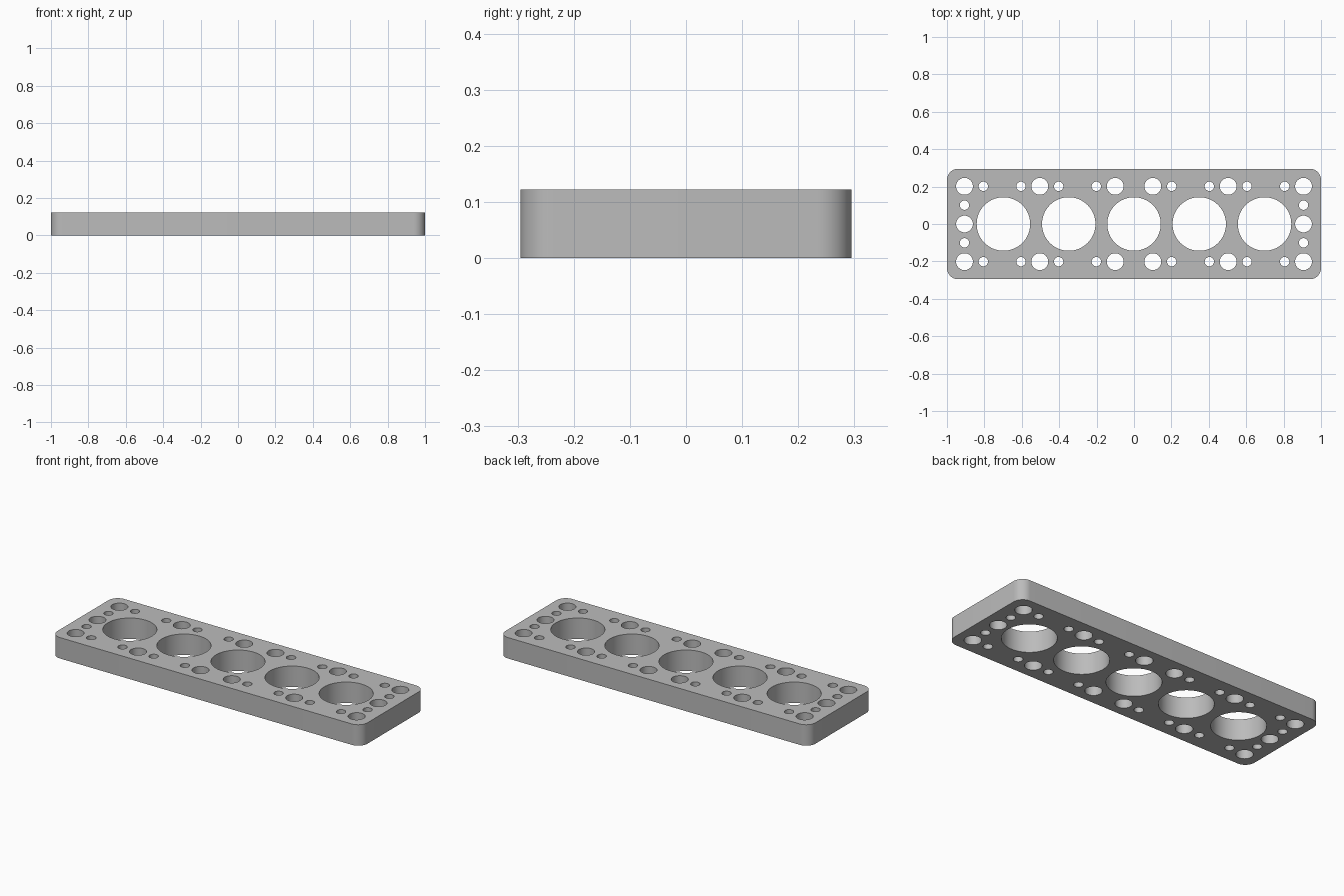
import bpy
import bmesh
from math import cos, sin, pi, radians

cube = bpy.data.objects.get("Cube")
if cube:
    bpy.data.objects.remove(cube, do_unlink=True)

HALF_X, HALF_Y, HEIGHT, CORNER = 1.0, 0.295, 0.122, 0.06
PITCH = 0.1007          # spacing of the bolt hole grid
ROW_Y = 2 * PITCH


def arc(cx, cy, radius, start, end, steps):
    return [(cx + radius * cos(start + (end - start) * i / steps),
             cy + radius * sin(start + (end - start) * i / steps))
            for i in range(steps + 1)]


def add_loop(curve, points):
    spline = curve.splines.new("POLY")
    spline.points.add(len(points) - 1)
    for point, (x, y) in zip(spline.points, points):
        point.co = (x, y, 0, 1)
    spline.use_cyclic_u = True


def add_hole(curve, x, y, radius, sides):
    add_loop(curve, arc(x, y, radius, 0, 2 * pi, sides)[:-1])


# Plate outline with rounded corners
curve = bpy.data.curves.new("plate_profile", "CURVE")
curve.dimensions = "2D"
curve.fill_mode = "BOTH"
curve.extrude = HEIGHT / 2
outline = []
for k, (sx, sy) in enumerate([(1, 1), (-1, 1), (-1, -1), (1, -1)]):
    outline += arc(sx * (HALF_X - CORNER), sy * (HALF_Y - CORNER), CORNER,
                   k * pi / 2, (k + 1) * pi / 2, 12)
add_loop(curve, outline)

# Row of large bores
for i in range(-2, 3):
    add_hole(curve, i * 0.349, 0, 0.143, 64)

for side in (-1, 1):
    # Bolt and pin holes along both long edges
    for row in (-ROW_Y, ROW_Y):
        for step in (1, 5, 9):
            add_hole(curve, side * step * PITCH, row, 0.045, 40)
        for step in (2, 4, 6, 8):
            add_hole(curve, side * step * PITCH, row, 0.025, 32)
    # Holes across each end
    add_hole(curve, side * 9 * PITCH, 0, 0.045, 40)
    for row in (-PITCH, PITCH):
        add_hole(curve, side * 9 * PITCH, row, 0.025, 32)

# Turn the extruded profile into one welded mesh
profile = bpy.data.objects.new("plate_profile", curve)
bpy.context.scene.collection.objects.link(profile)
bpy.context.view_layer.update()
evaluated = profile.evaluated_get(bpy.context.evaluated_depsgraph_get())
mesh = bpy.data.meshes.new_from_object(evaluated)
bpy.data.objects.remove(profile, do_unlink=True)
mesh.name = "drilled_plate"

bm = bmesh.new()
bm.from_mesh(mesh)
bmesh.ops.remove_doubles(bm, verts=bm.verts, dist=0.0002)
bmesh.ops.translate(bm, verts=bm.verts, vec=(0, 0, HEIGHT / 2))
bmesh.ops.recalc_face_normals(bm, faces=bm.faces)
bm.to_mesh(mesh)
bm.free()

# Plain grey metal
grey = bpy.data.materials.new("plain_grey")
grey.use_nodes = True
colour = (0.5, 0.5, 0.5, 1)
grey.diffuse_color = colour
grey.node_tree.nodes["Principled BSDF"].inputs["Base Color"].default_value = colour
mesh.materials.clear()
mesh.materials.append(grey)

plate = bpy.data.objects.new("drilled_plate", mesh)
bpy.context.scene.collection.objects.link(plate)
bpy.context.view_layer.objects.active = plate
plate.select_set(True)
bpy.ops.object.shade_smooth_by_angle(angle=radians(30))
